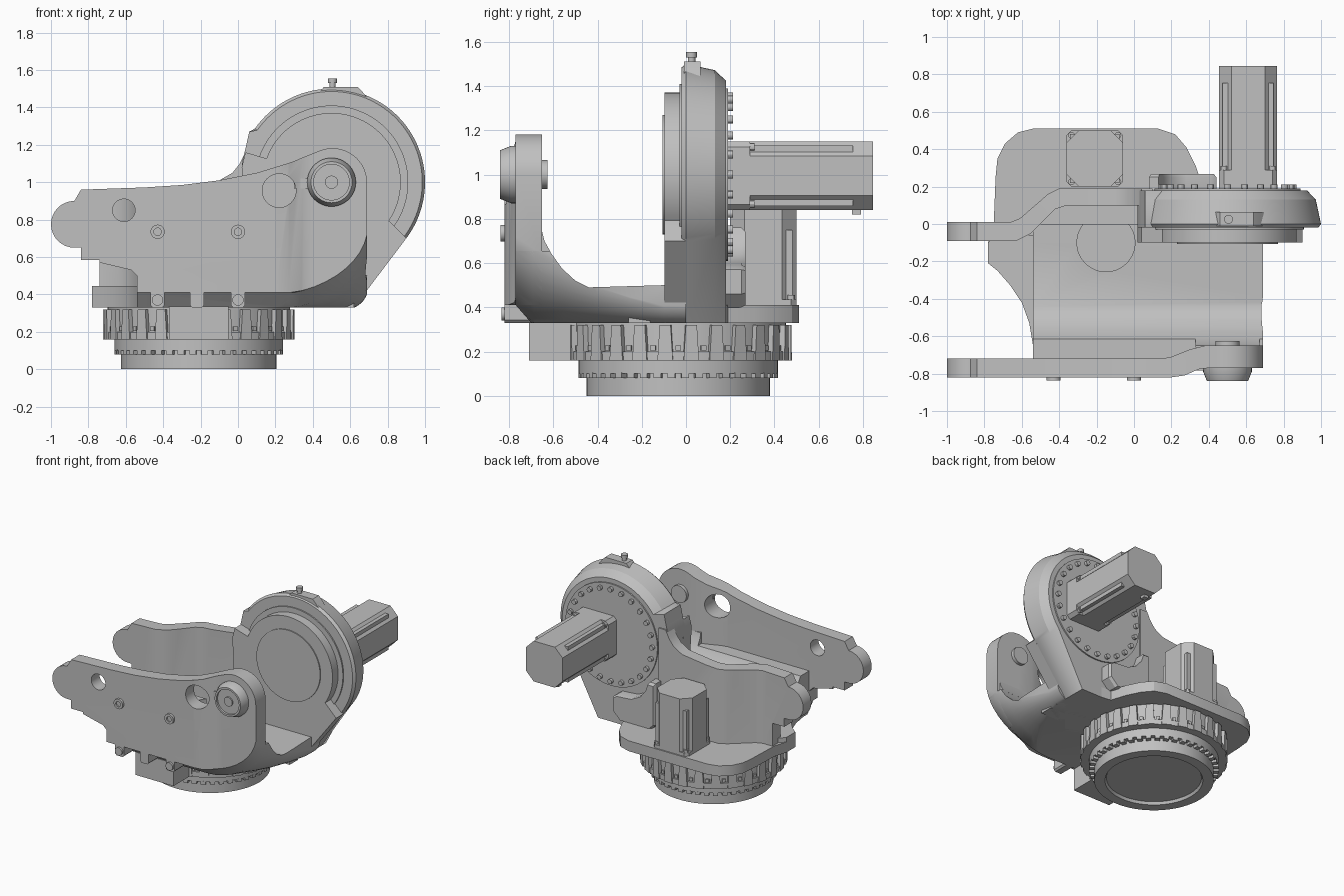
import bpy, bmesh
from math import sin, cos, radians, pi
from mathutils import Vector

if "Cube" in bpy.data.objects:
    bpy.data.objects.remove(bpy.data.objects["Cube"])

GREY = (0.53, 0.53, 0.53, 1)
mat = bpy.data.materials.new("machine_grey")
mat.use_nodes = True
mat.diffuse_color = GREY
mat.node_tree.nodes["Principled BSDF"].inputs["Base Color"].default_value = GREY


def spot(axis, u, v, w):
    return {"X": (w, u, v), "Y": (u, w, v), "Z": (u, v, w)}[axis]


def arc(cu, cv, r, a, b, n):
    return [(cu + r * cos(radians(a + (b - a) * i / n)),
             cv + r * sin(radians(a + (b - a) * i / n))) for i in range(n + 1)]


def finish(name, bm):
    bmesh.ops.recalc_face_normals(bm, faces=bm.faces)
    mesh = bpy.data.meshes.new(name)
    bm.to_mesh(mesh)
    bm.free()
    mesh.materials.append(mat)
    ob = bpy.data.objects.new(name, mesh)
    bpy.context.collection.objects.link(ob)
    return ob


def add_loft(bm, axis, layers):
    """Join equal-length outlines, each at its own height along the axis."""
    rings = [[bm.verts.new(spot(axis, u, v, w)) for u, v in pts] for pts, w in layers]
    n = len(rings[0])
    for lo, hi in zip(rings, rings[1:]):
        for i in range(n):
            bm.faces.new((lo[i], lo[(i + 1) % n], hi[(i + 1) % n], hi[i]))
    bm.faces.new(rings[0][::-1])
    bm.faces.new(rings[-1])


def loft(name, axis, layers):
    bm = bmesh.new()
    add_loft(bm, axis, layers)
    return finish(name, bm)


def prism(name, axis, pts, a, b):
    return loft(name, axis, [(pts, a), (pts, b)])


def circle(c, r, n=64):
    return arc(c[0], c[1], r, 0, 360 - 360 / n, n - 1)


def lathe(name, axis, c, profile, n=64):
    return loft(name, axis, [(circle(c, r, n), h) for r, h in profile])


def rect(u0, u1, v0, v1, c=0.0):
    """Rectangle, with optional cut corners."""
    if not c:
        return [(u0, v0), (u1, v0), (u1, v1), (u0, v1)]
    return [(u0 + c, v0), (u1 - c, v0), (u1, v0 + c), (u1, v1 - c),
            (u1 - c, v1), (u0 + c, v1), (u0, v1 - c), (u0, v0 + c)]


def boolean(ob, cutter, op):
    m = ob.modifiers.new("cut", "BOOLEAN")
    m.operation, m.object, m.solver = op, cutter, "EXACT"
    bpy.context.view_layer.objects.active = ob
    bpy.ops.object.modifier_apply(modifier=m.name)
    bpy.data.objects.remove(cutter)


def round_corner(ob):
    """Keep what lies inside a hull whose lower right corner fades from a wide curve to a chamfer."""
    layers = []
    for y, a, low, high in ((-0.9, 0.1, 0.405, 0.78), (-0.77, 0.12, 0.39, 0.77), (-0.69, 0.18, 0.32, 0.72),
                            (-0.55, 0.32, 0.32, 0.63), (-0.4, 0.43, 0.32, 0.54), (-0.25, 0.51, 0.32, 0.48),
                            (-0.1, 0.57, 0.32, 0.44), (0.3, 0.58, 0.32, 0.43)):
        curve = [(a + (0.695 - a) * sin(t * pi / 24), high - (high - low) * cos(t * pi / 24)) for t in range(13)]
        layers.append(([(-1.2, low)] + curve + [(0.695, 1.4), (-1.2, 1.4)], y))
    boolean(ob, loft("hull", "Y", layers), "INTERSECT")


# Turntable base
C = (-0.21, -0.035)
lathe("base_ring", "Z", C, [(0.33, 0.02), (0.34, 0), (0.415, 0), (0.415, 0.1)], 96)
lathe("middle_ring", "Z", C, [(0.45, 0.1), (0.45, 0.19)], 96)
lathe("upper_ring", "Z", C, [(0.505, 0.16), (0.505, 0.2), (0.488, 0.2), (0.488, 0.335)], 96)


def radial_blocks(name, count, phase, r0, r1, w0, w1, z0, z1):
    bm = bmesh.new()
    for i in range(count):
        t = 2 * pi * (i + phase) / count
        d, s = Vector((cos(t), sin(t))), Vector((-sin(t), cos(t)))
        o = Vector(C)
        layers = []
        for w, z in ((w0, z0), (w1, z1)):
            layers.append(([tuple(o + d * r + s * k * w / 2)
                            for r, k in ((r0, -1), (r1, -1), (r1, 1), (r0, 1))], z))
        add_loft(bm, "Z", layers)
    return finish(name, bm)


radial_blocks("upper_ring_ribs", 27, 0.5, 0.46, 0.512, 0.07, 0.05, 0.16, 0.32)
radial_blocks("middle_ring_teeth", 44, 0.5, 0.40, 0.45, 0.035, 0.035, 0.08, 0.105)
radial_blocks("upper_ring_bolts", 27, 0, 0.48, 0.5, 0.024, 0.024, 0.205, 0.228)
prism("front_stop", "Z", rect(-0.37, -0.05, -0.71, -0.4), 0.16, 0.335)

# Base plate
plate = [(-0.54, 0.51), (-0.62, 0.49), (-0.69, 0.43), (-0.73, 0.35), (-0.74, 0.25), (-0.75, 0), (-0.78, -0.1),
         (-0.78, -0.21), (-0.73, -0.25), (-0.66, -0.33), (-0.6, -0.42), (-0.56, -0.53), (-0.54, -0.65),
         (-0.3, -0.65), (0.15, -0.55), (0.55, -0.1), (0.6, 0.16), (0.37, 0.19), (0.33, 0.31), (0.28, 0.41),
         (0.22, 0.48), (0.13, 0.51)]
prism("base_plate", "Z", plate, 0.33, 0.41)
step = [p for p in plate if p[0] < -0.53 and p[1] < -0.05]
prism("plate_left_step", "Z", step + [(-0.54, -0.06), (-0.74, -0.06)], 0.33, 0.445)

# Cradle floor, rising into the front arm
floor = [(-0.77, 0.655), (-0.77, 0.41), (-0.7, 0.33), (0, 0.33), (0, 0.5), (-0.1, 0.5),
         (-0.44, 0.49), (-0.5, 0.52), (-0.56, 0.575), (-0.61, 0.645), (-0.615, 0.655)]
cradle = prism("cradle", "X", floor, -0.54, 0.69)
round_corner(cradle)
boolean(cradle, prism("pocket", "Z", circle((-0.15, -0.1), 0.155), 0.46, 0.6), "DIFFERENCE")
prism("cradle_fillet", "X", [(-0.66, 0.65), (-0.612, 0.65), (-0.64, 0.7), (-0.65, 0.74), (-0.66, 0.74)], 0.33, 0.67)

# Arms share one side outline
lobe = arc(-0.875, 0.775, 0.125, 270, 90, 16)
crest = [(-0.84, 0.96), (-0.7, 0.965), (-0.5, 0.972), (-0.3, 0.985), (-0.1, 1.01), (0.1, 1.05), (0.28, 1.105)]
foot = [(-0.54, 0.41), (-0.54, 0.5), (-0.57, 0.53), (-0.74, 0.57), (-0.74, 0.585), (-0.84, 0.585), (-0.84, 0.65)]
side = foot + lobe + crest + arc(0.505, 0.997, 0.185, 110, 0, 14) + [(0.69, 0.41)]
back_side = ([(-0.74, 0.41)] + foot[4:] + lobe + crest[:5]
             + [(-0.03, 1.05), (0.01, 1.1), (0.04, 1.16), (0.2, 1.16), (0.2, 0.41)])

plan = [(-1.02, -0.82), (0.2, -0.82), (0.27, -0.81), (0.35, -0.775), (0.4, -0.77), (0.72, -0.77), (0.72, -0.65),
        (0.38, -0.65), (0.3, -0.67), (0.2, -0.71), (0.15, -0.72), (-1.02, -0.72)]
front_arm = prism("front_arm", "Z", plan, 0.3, 1.3)
boolean(front_arm, prism("side_cut", "Y", side, -1, -0.5), "INTERSECT")
round_corner(front_arm)
for c, r in (((-0.61, 0.85), 0.06), ((0.22, 0.955), 0.09)):
    boolean(front_arm, prism("hole", "Y", circle(c, r, 40), -1, -0.5), "DIFFERENCE")

plan = [(-1.02, 0.01), (-0.66, 0.01), (-0.61, 0.03), (-0.46, 0.16), (-0.4, 0.19), (0.1, 0.19), (0.1, 0.1),
        (-0.36, 0.1), (-0.42, 0.08), (-0.55, -0.05), (-0.63, -0.09), (-1.02, -0.09)]
back_arm = prism("back_arm", "Z", plan, 0.3, 1.3)
boolean(back_arm, prism("side_cut", "Y", back_side, -0.5, 0.5), "INTERSECT")

# Pivot boss on the front arm
P = (0.5, 1.0)
lathe("pivot_boss", "Y", P, [(0.095, -0.825), (0.095, -0.84), (0.11, -0.84), (0.13, -0.79), (0.13, -0.75)])
lathe("pivot_cap", "Y", P, [(0.035, -0.835), (0.035, -0.82)], 32)
lathe("pivot_inner_disc", "Y", P, [(0.065, -0.7), (0.065, -0.625)], 40)
prism("pivot_key", "Y", rect(0.3, 0.4, 0.965, 1.02), -0.782, -0.76)

# Front bolts and lugs
for x in (-0.43, 0.0):
    lathe("face_bolt", "Y", (x, 0.735), [(0.02, -0.828), (0.02, -0.838), (0.038, -0.838), (0.038, -0.81)], 24)
for x in (-0.43, -0.22, 0.0):
    prism("front_lug", "Y", rect(x - 0.037, x + 0.037, 0.33, 0.43, 0.012), -0.82, -0.66)
    if x != -0.22:
        lathe("lug_bolt", "Y", (x, 0.37), [(0.03, -0.835), (0.03, -0.8)], 24)
prism("right_lug", "X", rect(-0.26, -0.16, 0.33, 0.41), 0.45, 0.62)


# Gear housing
def shell(r):
    return ([(0.03, 0.33), (0.62, 0.33)] + arc(*P, r, -38, 145, 56)
            + [(0.06, 1.27), (0.04, 1.18), (0.02, 1.1), (0.03, 0.92)])


loft("gear_housing", "Y", [(shell(0.485), -0.02), (shell(0.5), 0), (shell(0.472), 0.13), (shell(0.425), 0.18)])
front = ([(0.03, 0.33), (0.62, 0.33), (0.9, 0.7), (0.83, 0.77)]
         + arc(*P, 0.37, -34, 160, 48) + [(0.04, 1.16), (0.02, 1.08), (0.03, 0.92)])
prism("housing_front", "Y", front, -0.098, 0)
lathe("housing_front_step", "Y", P, [(0.41, -0.03), (0.41, 0)], 80)
lathe("housing_front_disc", "Y", P, [(0.27, -0.106), (0.27, -0.08)], 80)
lathe("housing_back_disc", "Y", P, [(0.39, 0.17), (0.39, 0.19)], 80)
for i in range(24):
    a = 2 * pi * i / 24
    lathe("ring_bolt", "Y", (0.5 + 0.352 * cos(a), 1 + 0.352 * sin(a)), [(0.018, 0.18), (0.018, 0.212)], 12)
prism("top_pad", "Y", [(0.4, 1.44), (0.46, 1.51), (0.64, 1.51), (0.66, 1.49), (0.7, 1.44)], -0.01, 0.065)
lathe("grease_fitting", "Z", (0.505, 0.025), [(0.017, 1.5), (0.017, 1.53), (0.024, 1.53), (0.024, 1.555)], 16)


# Motors: eight-sided body with a square flange and corner rails
def motor(name, axis, u, v, half, a, b, tip):
    prism(name + "_body", axis, rect(u - half, u + half, v - half, v + half, 0.065), a, b)
    prism(name + "_flange", axis, rect(u - half, u + half, v - half, v + half, 0.025), a, a + tip)
    for su in (-1, 1):
        for sv in (-1, 1):
            cu, cv = u + su * (half - 0.038), v + sv * (half - 0.038)
            prism(name + "_corner_rail", axis, rect(cu - 0.02, cu + 0.02, cv - 0.02, cv + 0.02), a + tip, b - 0.09)
            lathe(name + "_bolt", axis, (cu + su * 0.012, cv + sv * 0.012),
                  [(0.018, a + tip - 0.01), (0.018, a + tip + 0.02)], 12)


motor("rear_motor", "Y", 0.61, 0.995, 0.155, 0.19, 0.845, 0.1)
motor("upright_motor", "Z", -0.21, 0.35, 0.15, 0.405, 0.84, 0.03)
prism("rear_motor_plug", "Z", rect(0.53, 0.57, 0.75, 0.79), 0.82, 0.85)

# Cable box behind the housing
box = [(0.08, 0.44), (0.12, 0.4), (0.38, 0.4), (0.44, 0.46), (0.44, 0.57), (0.41, 0.59), (0.28, 0.6),
       (0.2, 0.64), (0.15, 0.7), (0.13, 0.76), (0.08, 0.76)]
loft("cable_box", "Y", [(box, 0.16), (box, 0.25), ([(0.25 + (u - 0.25) * 0.93, 0.52 + (v - 0.52) * 0.93)
                                                   for u, v in box], 0.268)])

# Smooth curved surfaces, keep edges crisp
bpy.ops.object.select_all(action="SELECT")
for ob in bpy.context.selected_objects:
    if ob.type != "MESH":
        ob.select_set(False)
bpy.context.view_layer.objects.active = cradle
bpy.ops.object.shade_smooth_by_angle(angle=radians(30))
